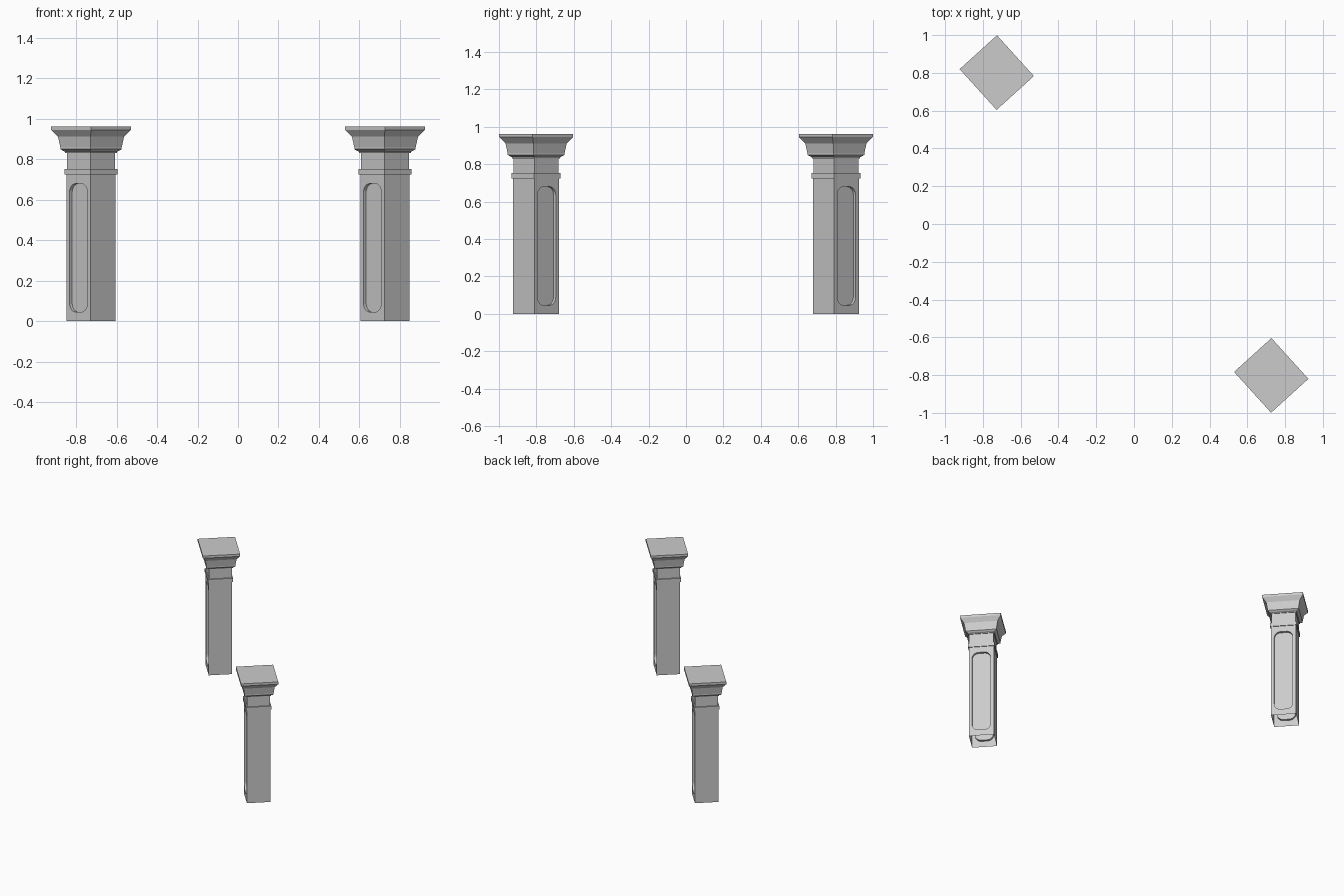
import bpy, bmesh, math
from mathutils import Matrix

if "Cube" in bpy.data.objects:
    bpy.data.objects.remove(bpy.data.objects["Cube"], do_unlink=True)

HALF_U, HALF_V = 0.084, 0.089       # shaft half widths (panelled axis, plain axis)
SHAFT_TOP = 0.727
TURN = math.radians(42.2)

stone = bpy.data.materials.new("grey_stone")
stone.use_nodes = True
GREY = (0.6, 0.6, 0.6, 1)
stone.diffuse_color = GREY
stone.node_tree.nodes["Principled BSDF"].inputs["Base Color"].default_value = GREY


def finish(bm, name, place):
    bmesh.ops.remove_doubles(bm, verts=bm.verts, dist=1e-5)
    bmesh.ops.recalc_face_normals(bm, faces=bm.faces)
    mesh = bpy.data.meshes.new(name)
    bm.to_mesh(mesh)
    bm.free()
    mesh.materials.append(stone)
    obj = bpy.data.objects.new(name, mesh)
    obj.matrix_world = place
    bpy.context.collection.objects.link(obj)
    return obj


def moulding(name, profile, place, cap=False):
    """Stack of rectangular rings; profile holds (offset from shaft, height)."""
    bm = bmesh.new()
    rings = []
    for off, z in profile:
        u, v = HALF_U + off * 0.94, HALF_V + off * 1.08
        rings.append([bm.verts.new((a * u, b * v, z))
                      for a, b in ((1, 1), (-1, 1), (-1, -1), (1, -1))])
    for low, high in zip(rings, rings[1:]):
        for i in range(4):
            j = (i + 1) % 4
            bm.faces.new((low[i], low[j], high[j], high[i]))
    if cap:
        bm.faces.new(rings[-1])
    return finish(bm, name, place)


def panel_outline(half_w, low, high, radius, steps=8):
    """Rounded rectangle in the (v, z) plane."""
    points = []
    corners = ((half_w, high), (-half_w, high), (-half_w, low), (half_w, low))
    for k, (y, z) in enumerate(corners):
        cy = y - math.copysign(radius, y)
        cz = z - radius if z == high else z + radius
        for s in range(steps + 1):
            a = math.pi / 2 * (k + s / steps)
            points.append((cy + radius * math.cos(a), cz + radius * math.sin(a)))
    return points


def shaft(name, place):
    """Open-bottomed shaft with a sunken rounded panel on two opposite sides."""
    bm = bmesh.new()
    outline = panel_outline(0.066, 0.046, 0.68, 0.045)
    frame = ((-HALF_V, 0), (HALF_V, 0), (HALF_V, SHAFT_TOP), (-HALF_V, SHAFT_TOP))
    for side in (-1, 1):
        def loop(points, x):
            verts = [bm.verts.new((side * x, y, z)) for y, z in points]
            edges = [bm.edges.new((verts[i - 1], verts[i])) for i in range(len(verts))]
            return verts, edges
        border, border_edges = loop(frame, HALF_U)
        rim, rim_edges = loop(outline, HALF_U)
        floor, _ = loop(outline, HALF_U - 0.018)
        bmesh.ops.triangle_fill(bm, edges=border_edges + rim_edges,
                                use_beauty=True, normal=(side, 0, 0))
        for i in range(len(rim)):
            bm.faces.new((rim[i - 1], rim[i], floor[i], floor[i - 1]))
        bm.faces.new(floor)
        # plain side
        y = side * HALF_V
        bm.faces.new([bm.verts.new(p) for p in (
            (-HALF_U, y, 0), (HALF_U, y, 0),
            (HALF_U, y, SHAFT_TOP), (-HALF_U, y, SHAFT_TOP))])
    return finish(bm, name, place)


COLLAR = [(-0.002, 0.725), (0.006, 0.725), (0.006, 0.753), (-0.002, 0.753)]
CAPITAL = [(-0.002, 0.75), (-0.002, 0.832), (0.004, 0.832), (0.005, 0.838),
           (0.021, 0.85), (0.021, 0.86), (0.029, 0.912),
           (0.0525, 0.945), (0.0525, 0.963)]

# two matching pillars at opposite corners
for label, sign in (("front", 1), ("back", -1)):
    place = (Matrix.Translation((sign * 0.7265, sign * -0.8015, 0))
             @ Matrix.Rotation(TURN, 4, "Z"))
    shaft(label + "_pillar_shaft", place)
    moulding(label + "_pillar_collar", COLLAR, place)
    moulding(label + "_pillar_capital", CAPITAL, place, cap=True)
